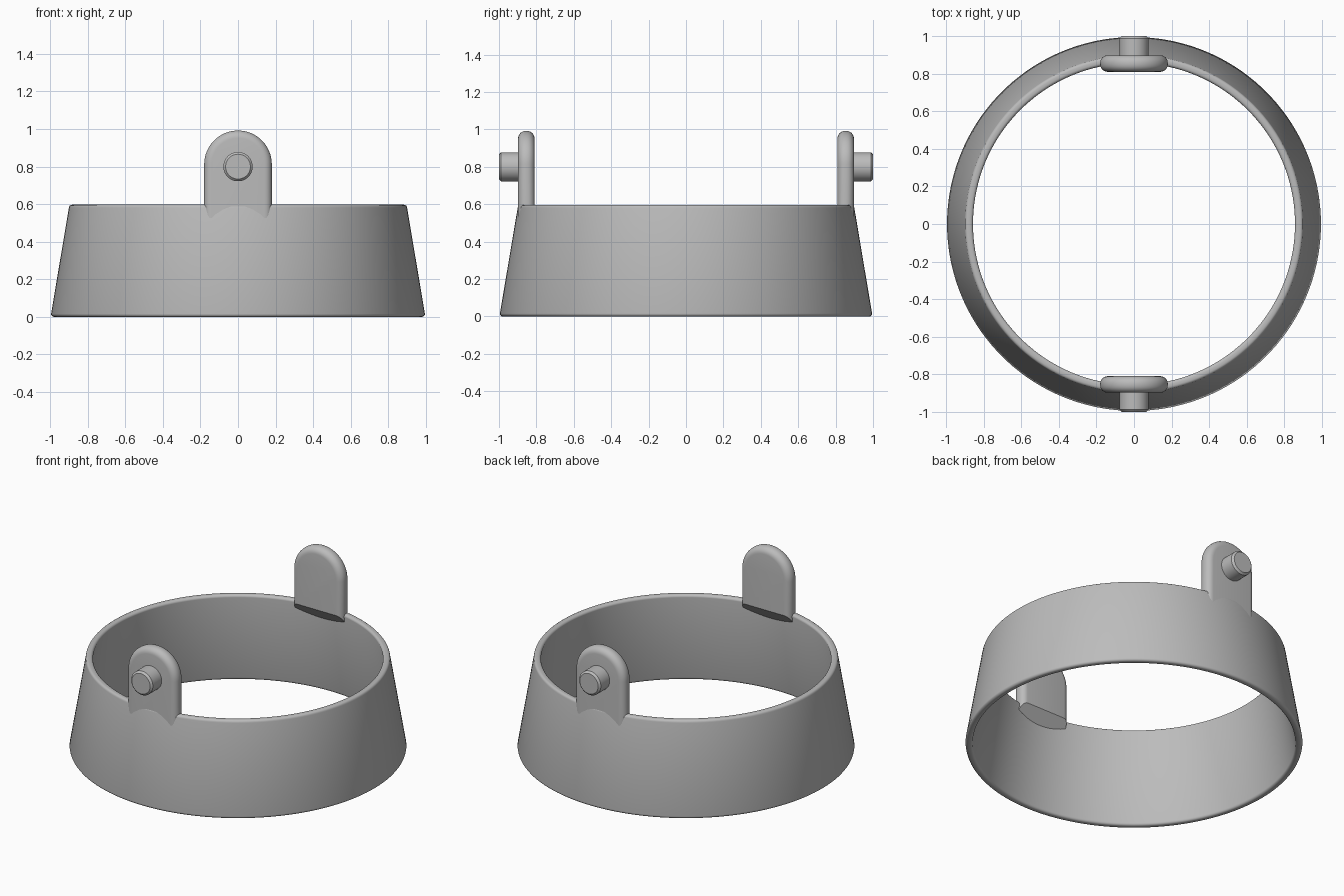
import bpy
import bmesh
from math import pi, sin, cos, radians

cube = bpy.data.objects.get("Cube")
if cube:
    bpy.data.objects.remove(cube)

GREY = (0.5, 0.5, 0.5, 1)
grey = bpy.data.materials.new("plain grey")
grey.use_nodes = True
grey.diffuse_color = GREY
grey.node_tree.nodes["Principled BSDF"].inputs["Base Color"].default_value = GREY


def skin(name, loops, closed=False):
    """Bridge equal loops of points; cap both ends unless the stack is closed."""
    bm = bmesh.new()
    rows = [[bm.verts.new(p) for p in loop] for loop in loops]
    pairs = list(zip(rows, rows[1:]))
    if closed:
        pairs.append((rows[-1], rows[0]))
    else:
        bm.faces.new(rows[0])
        bm.faces.new(rows[-1])
    for a, b in pairs:
        for i in range(len(a)):
            j = (i + 1) % len(a)
            bm.faces.new((a[i], a[j], b[j], b[i]))
    bmesh.ops.recalc_face_normals(bm, faces=bm.faces)
    mesh = bpy.data.meshes.new(name)
    bm.to_mesh(mesh)
    bm.free()
    mesh.materials.append(grey)
    obj = bpy.data.objects.new(name, mesh)
    bpy.context.collection.objects.link(obj)
    bpy.ops.object.select_all(action="DESELECT")
    obj.select_set(True)
    bpy.context.view_layer.objects.active = obj
    bpy.ops.object.shade_smooth_by_angle(angle=radians(35))
    return obj


def circle(r, n):
    return [(r * cos(2 * pi * i / n), r * sin(2 * pi * i / n)) for i in range(n)]


# Tapered ring: wall section with softened rims, turned round z
BOTTOM, TOP, HEIGHT, WALL, SOFT = 0.995, 0.9, 0.597, 0.043, 0.016


def rim(radius, z, start):
    return [(radius + SOFT * cos(start + k * pi / 8), z + SOFT * sin(start + k * pi / 8))
            for k in range(5)]


low, high = SOFT, HEIGHT - SOFT
section = (rim(BOTTOM - WALL + SOFT, low, pi) + rim(BOTTOM - SOFT, low, 1.5 * pi)
           + rim(TOP - SOFT, high, 0) + rim(TOP - WALL + SOFT, high, pi / 2))
skin("tapered_ring", [[(x, y, z) for x, y in circle(r, 144)] for r, z in section], closed=True)

# Lugs: arched plates with rounded edges, foot sloping into the wall
INNER, OUTER, ROUND = 0.81, 0.898, 0.04
turns = [k * pi / 12 for k in range(7)]
layers = [(INNER + ROUND * (1 - cos(t)), ROUND * (1 - sin(t))) for t in turns]
layers += [(OUTER - (y - INNER), inset) for y, inset in reversed(layers)]


def arch(y, inset, side):
    r = 0.18 - inset
    foot = 0.59 - 1.3 * (y - INNER)
    pts = [(r * cos(k * pi / 32), 0.812 + r * sin(k * pi / 32)) for k in range(33)]
    pts += [(-r, foot), (r, foot)]
    return [(x, side * y, z) for x, z in pts]


for place, side in (("front", -1), ("back", 1)):
    skin(place + "_lug", [arch(y, inset, side) for y, inset in layers])
    # Pivot peg with a small chamfer on its end
    skin(place + "_peg", [[(x, side * y, 0.8 + z) for x, z in circle(r, 48)]
                          for y, r in ((0.86, 0.078), (0.988, 0.078), (1.0, 0.066))])
